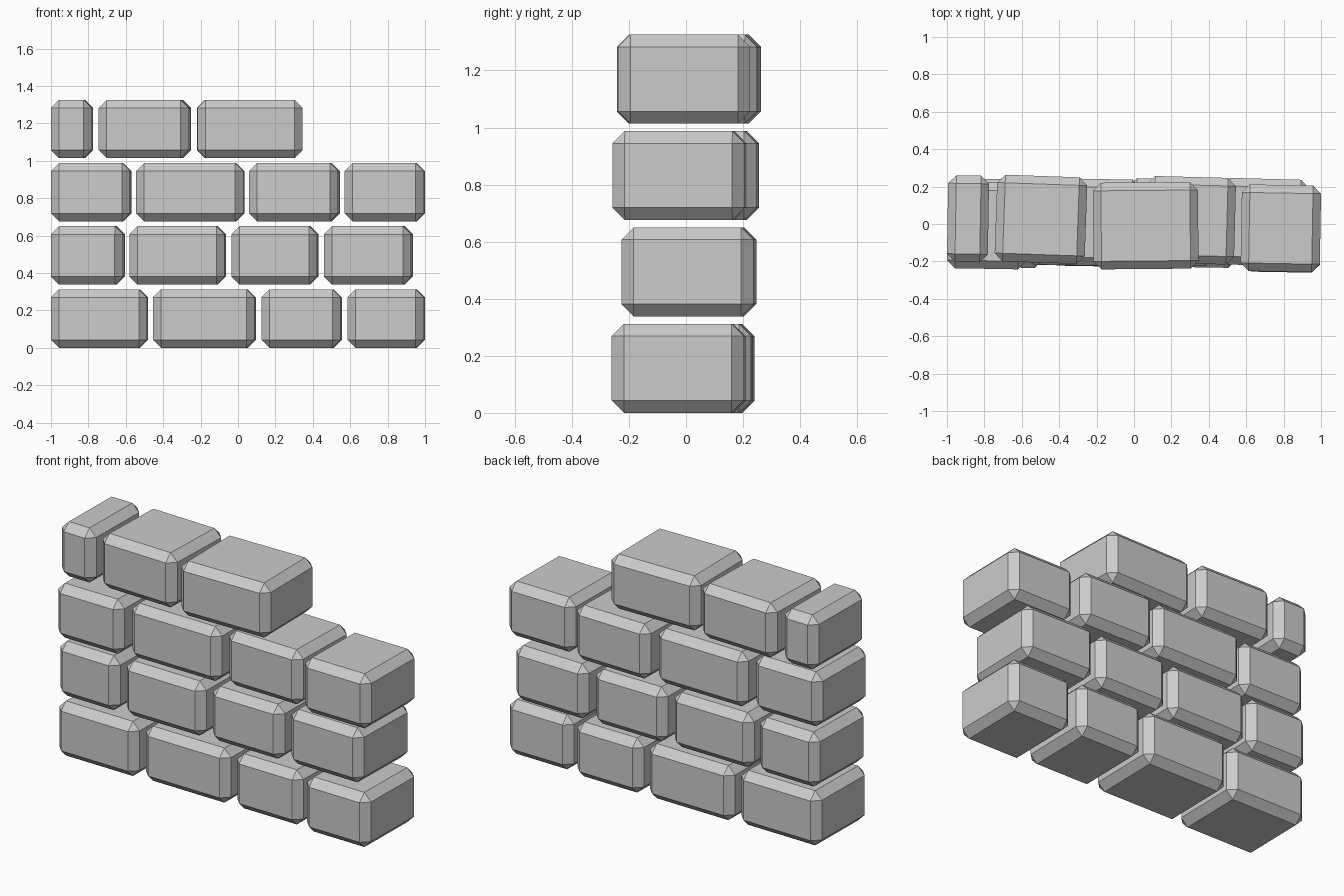
import bpy
import bmesh
import math
from mathutils import Matrix

default_cube = bpy.data.objects.get("Cube")
if default_cube:
    bpy.data.objects.remove(default_cube, do_unlink=True)

stone = bpy.data.materials.new("grey_stone")
stone.use_nodes = True
grey = (0.6, 0.6, 0.6, 1.0)
stone.diffuse_color = grey
stone.node_tree.nodes["Principled BSDF"].inputs["Base Color"].default_value = grey

CHAMFER = 0.043
DEPTH = 0.463
HEIGHT = 0.312
COURSE_STEP = 0.338


def add_block(name, left, right, y, z, yaw_degrees):
    """One chamfered stone spanning left to right, turned slightly about z."""
    yaw = math.radians(yaw_degrees)
    width = right - left - (DEPTH - 2 * CHAMFER) * abs(math.sin(yaw))
    bm = bmesh.new()
    bmesh.ops.create_cube(bm, size=1.0)
    bmesh.ops.scale(bm, vec=(width, DEPTH, HEIGHT), verts=bm.verts)
    bmesh.ops.bevel(bm, geom=bm.edges[:], offset=CHAMFER, segments=1,
                    affect='EDGES', profile=0.5)
    bmesh.ops.rotate(bm, matrix=Matrix.Rotation(yaw, 3, 'Z'), verts=bm.verts)
    mesh = bpy.data.meshes.new(name)
    bm.to_mesh(mesh)
    bm.free()
    mesh.materials.append(stone)
    block = bpy.data.objects.new(name, mesh)
    block.location = ((left + right) / 2, y, z)
    bpy.context.collection.objects.link(block)


# Courses from the ground up: (left, right, depth offset, yaw) per stone
courses = [
    [(-1.0, -0.48, 0.0, -1), (-0.455, 0.095, 0.005, -1),
     (0.125, 0.555, 0.0, -1), (0.585, 1.0, -0.026, -1)],
    [(-1.0, -0.605, 0.01, -1.5), (-0.58, -0.065, 0.01, -1),
     (-0.035, 0.43, 0.01, -1), (0.46, 0.935, 0.01, -1.5)],
    [(-1.0, -0.57, -0.008, -1), (-0.545, 0.035, 0.01, -1),
     (0.06, 0.545, 0.02, -1.5), (0.57, 1.0, -0.023, -1)],
    [(-1.0, -0.775, 0.028, -1), (-0.745, -0.25, 0.025, -2),
     (-0.22, 0.345, -0.009, 0.5)],
]

# Stacked stones
for row, course in enumerate(courses):
    z = HEIGHT / 2 + row * COURSE_STEP
    for column, (left, right, y, yaw) in enumerate(course):
        add_block(f"stone_row_{row + 1}_block_{column + 1}", left, right, y, z, yaw)
